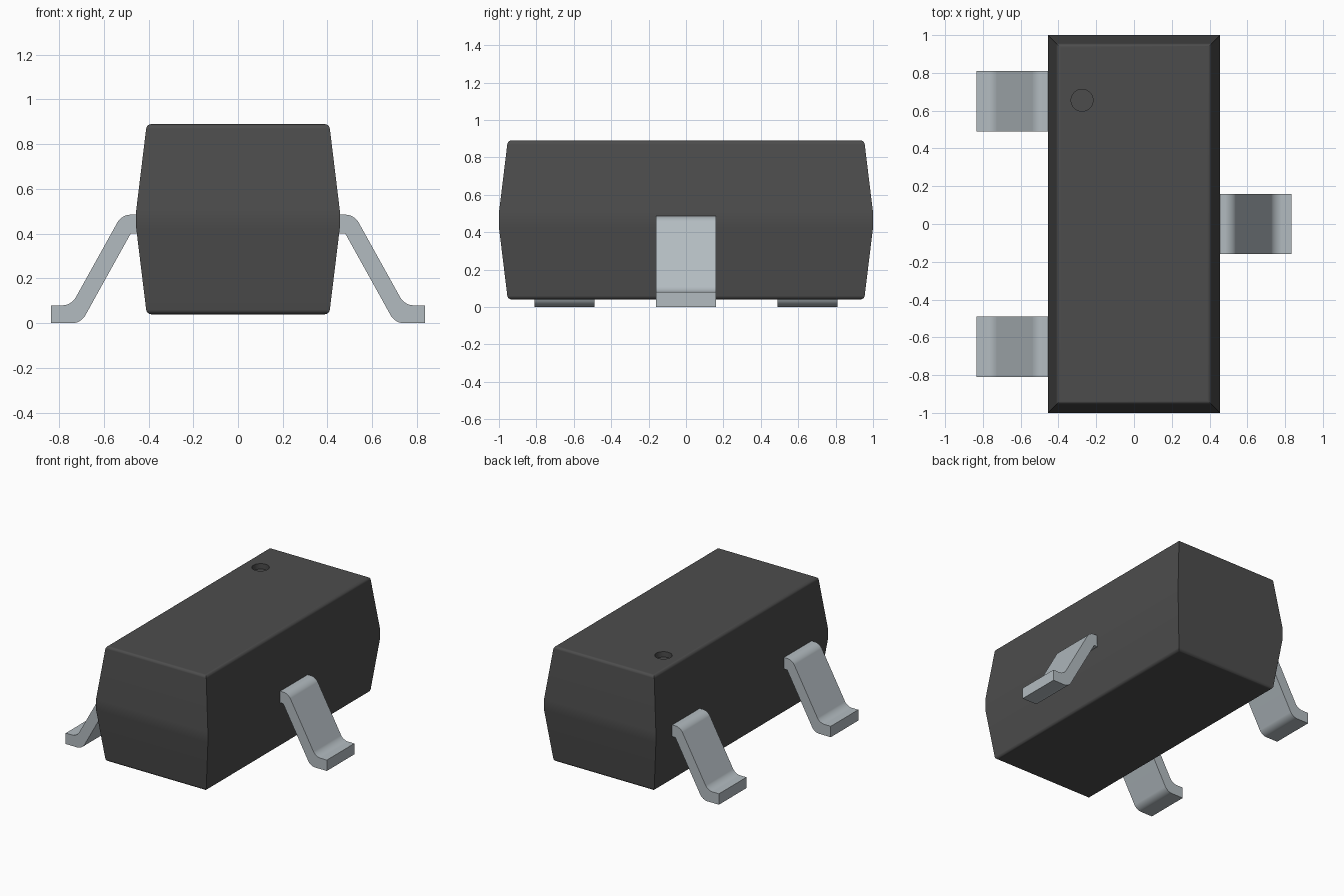
import bpy, bmesh, math

old = bpy.data.objects.get("Cube")
if old:
    bpy.data.objects.remove(old, do_unlink=True)


def material(name, rgb, roughness):
    m = bpy.data.materials.new(name)
    m.use_nodes = True
    m.diffuse_color = (*rgb, 1)
    bsdf = m.node_tree.nodes["Principled BSDF"]
    bsdf.inputs["Base Color"].default_value = (*rgb, 1)
    bsdf.inputs["Roughness"].default_value = roughness
    return m


BLACK = material("dark grey plastic", (0.073, 0.073, 0.073), 0.6)
METAL = material("tinned metal", (0.45, 0.50, 0.53), 0.5)


def make_object(name, bm, mat):
    bmesh.ops.recalc_face_normals(bm, faces=bm.faces[:])
    mesh = bpy.data.meshes.new(name)
    bm.to_mesh(mesh)
    bm.free()
    mesh.materials.append(mat)
    ob = bpy.data.objects.new(name, mesh)
    bpy.context.collection.objects.link(ob)
    return ob


def activate(ob):
    bpy.ops.object.select_all(action='DESELECT')
    ob.select_set(True)
    bpy.context.view_layer.objects.active = ob


def smooth(ob):
    activate(ob)
    bpy.ops.object.shade_smooth_by_angle(angle=math.radians(32))
    wn = ob.modifiers.new("Even shading", 'WEIGHTED_NORMAL')
    wn.keep_sharp = True


# Body: stacked rectangles, widest in a thin band at mid height
RINGS = [(0.04, 0.408, 0.953), (0.425, 0.455, 1.0),
         (0.505, 0.455, 1.0), (0.89, 0.408, 0.953)]
bm = bmesh.new()
rings = [[bm.verts.new((sx * w, sy * d, z))
          for sx, sy in ((-1, -1), (1, -1), (1, 1), (-1, 1))]
         for z, w, d in RINGS]
for a, b in zip(rings, rings[1:]):
    for i in range(4):
        j = (i + 1) % 4
        bm.faces.new((a[i], a[j], b[j], b[i]))
caps = [bm.faces.new(rings[0][::-1]), bm.faces.new(rings[-1])]
rims = [e for f in caps for e in f.edges]
bmesh.ops.bevel(bm, geom=rims, offset=0.02, segments=4, profile=0.5,
                affect='EDGES')
body = make_object("body", bm, BLACK)

# Round pin-one dimple in the top
bpy.ops.mesh.primitive_cylinder_add(vertices=40, radius=0.058, depth=0.08,
                                    location=(-0.275, 0.655, 0.89))
cutter = bpy.context.object
cutter.name = "dimple_cutter"
cutter.hide_render = True
cutter.data.materials.append(BLACK)
activate(body)
cut = body.modifiers.new("Dimple", 'BOOLEAN')
cut.operation = 'DIFFERENCE'
cut.solver = 'EXACT'
cut.object = cutter
bpy.ops.object.modifier_apply(modifier=cut.name)
bpy.data.objects.remove(cutter, do_unlink=True)
smooth(body)

# Gull-wing lead: side profile (x, z), extruded along y, bends rounded
PROFILE = [(0.40, 0.40), (0.48, 0.40), (0.702, 0.0), (0.835, 0.0),
           (0.835, 0.08), (0.745, 0.08), (0.52, 0.485), (0.40, 0.485)]
ROUNDED = (2, 5, 6)
HALF_WIDTH = 0.16


def lead(name, side, y):
    bm = bmesh.new()
    near, far = ([bm.verts.new((side * x, y + s * HALF_WIDTH, z))
                  for x, z in PROFILE] for s in (-1, 1))
    bm.faces.new(near)
    bm.faces.new(far[::-1])
    n = len(PROFILE)
    for i in range(n):
        j = (i + 1) % n
        bm.faces.new((near[i], far[i], far[j], near[j]))
    bends = [bm.edges.get((near[i], far[i])) for i in ROUNDED]
    bmesh.ops.bevel(bm, geom=bends, offset=0.037, segments=6, profile=0.5,
                    affect='EDGES')
    smooth(make_object(name, bm, METAL))


lead("left_lead", 1, 0.0)
lead("right_front_lead", -1, -0.65)
lead("right_back_lead", -1, 0.65)
